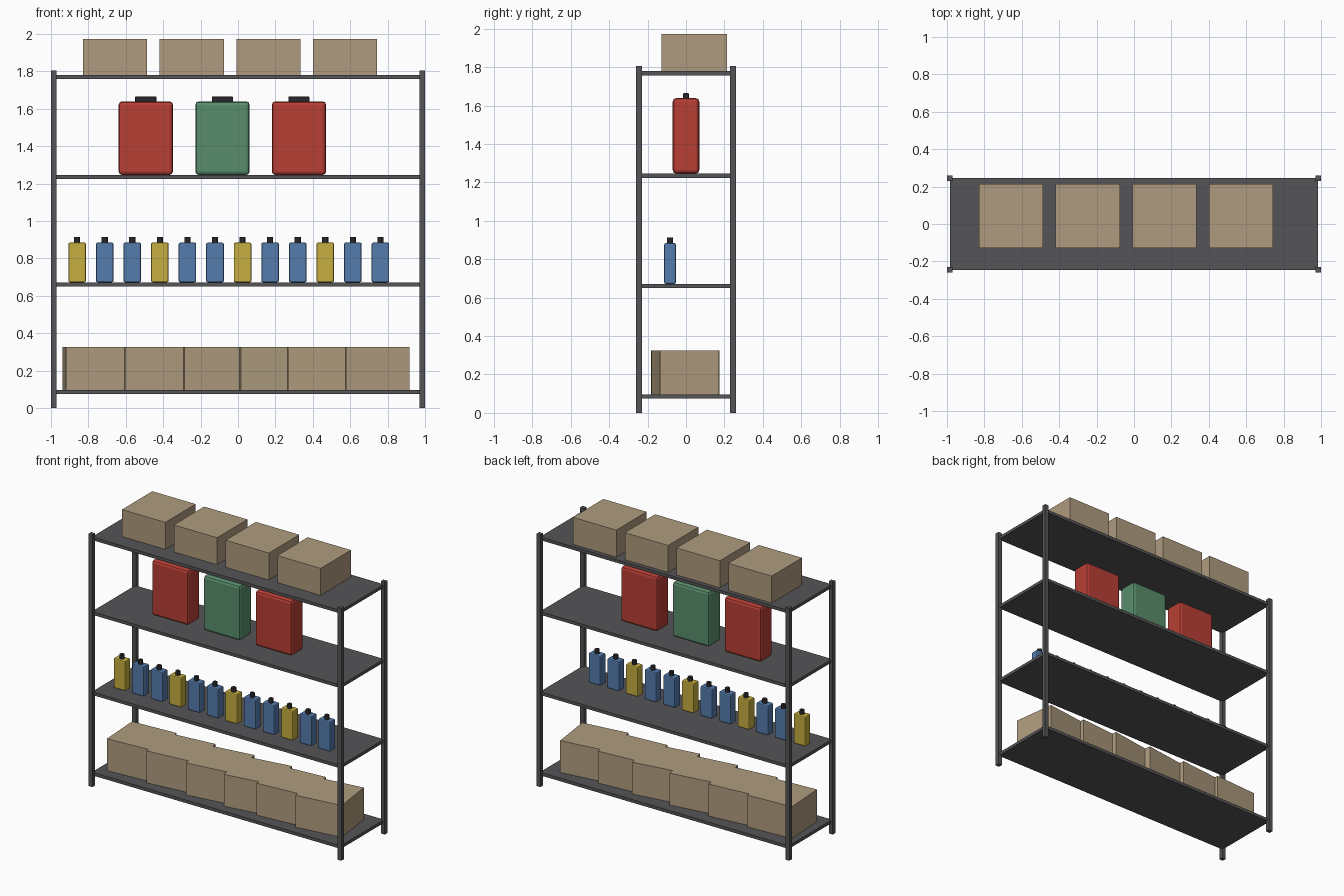
import bpy
from math import cos, sin

if "Cube" in bpy.data.objects:
    bpy.data.objects.remove(bpy.data.objects["Cube"])


def mat(name, rgb):
    m = bpy.data.materials.new(name)
    m.diffuse_color = (*rgb, 1)
    m.use_nodes = True
    m.node_tree.nodes["Principled BSDF"].inputs["Base Color"].default_value = m.diffuse_color
    return m


STEEL = mat("dark_steel", (0.09, 0.09, 0.095))
CARD = mat("cardboard", (0.43, 0.33, 0.21))
RED = mat("red_plastic", (0.48, 0.05, 0.035))
GREEN = mat("green_plastic", (0.1, 0.27, 0.15))
BLUE = mat("blue_plastic", (0.09, 0.2, 0.42))
YELLOW = mat("yellow_plastic", (0.56, 0.42, 0.05))
BLACK = mat("black_plastic", (0.02, 0.02, 0.025))


def finish(o, name, material, bevel=0):
    o.name = name
    o.data.materials.append(material)
    if bevel:
        b = o.modifiers.new("bevel", 'BEVEL')
        b.width, b.segments = bevel, 2
    return o


def box(name, x, y, z, size, material, bevel=0, turn=0):
    """Box standing on height z."""
    bpy.ops.mesh.primitive_cube_add(size=1, location=(x, y, z + size[2] / 2), rotation=(0, 0, turn))
    o = bpy.context.object
    o.scale = size
    bpy.ops.object.transform_apply(location=False, rotation=False, scale=True)
    return finish(o, name, material, bevel)


def cylinder(name, x, y, z, r, h, material):
    bpy.ops.mesh.primitive_cylinder_add(vertices=12, radius=r, depth=h, location=(x, y, z + h / 2))
    return finish(bpy.context.object, name, material)


# Rack: four posts and four shelf boards
for sx in (-1, 1):
    for sy in (-1, 1):
        box("post", sx * 0.985, sy * 0.245, 0, (0.03, 0.03, 1.805), STEEL)
TOPS = (0.097, 0.672, 1.246, 1.78)
for t in TOPS:
    box("shelf_board", 0, 0, t - 0.022, (1.97, 0.49, 0.022), STEEL)

# Bottom shelf: tightly packed, slightly turned cartons
for x, turn in ((-0.759, 0.06), (-0.45, 0.1), (-0.14, 0.14),
                (0.16, 0.15), (0.425, 0.08), (0.727, 0.13)):
    box("bottom_carton", x, -0.003, TOPS[0], (0.34, 0.31, 0.228), CARD, turn=turn)

# Second shelf: row of bottles, every third one yellow
for i in range(12):
    x = -0.86 + i * 0.1474
    box("bottle", x, -0.083, TOPS[1], (0.094, 0.062, 0.212), BLUE if i % 3 else YELLOW, 0.008)
    cylinder("bottle_cap", x, -0.083, TOPS[1] + 0.21, 0.0165, 0.031, BLACK)

# Third shelf: three canisters with grips
for x, m in ((-0.493, RED), (-0.083, GREEN), (0.326, RED)):
    box("canister", x, 0, TOPS[2], (0.29, 0.138, 0.393), m, 0.018)
    box("canister_grip", x, 0, TOPS[2] + 0.385, (0.114, 0.03, 0.034), BLACK, 0.005)

# Top shelf: four cartons
for i in range(4):
    box("top_carton", -0.657 + i * 0.41, 0.043, TOPS[3], (0.343, 0.343, 0.193), CARD)
